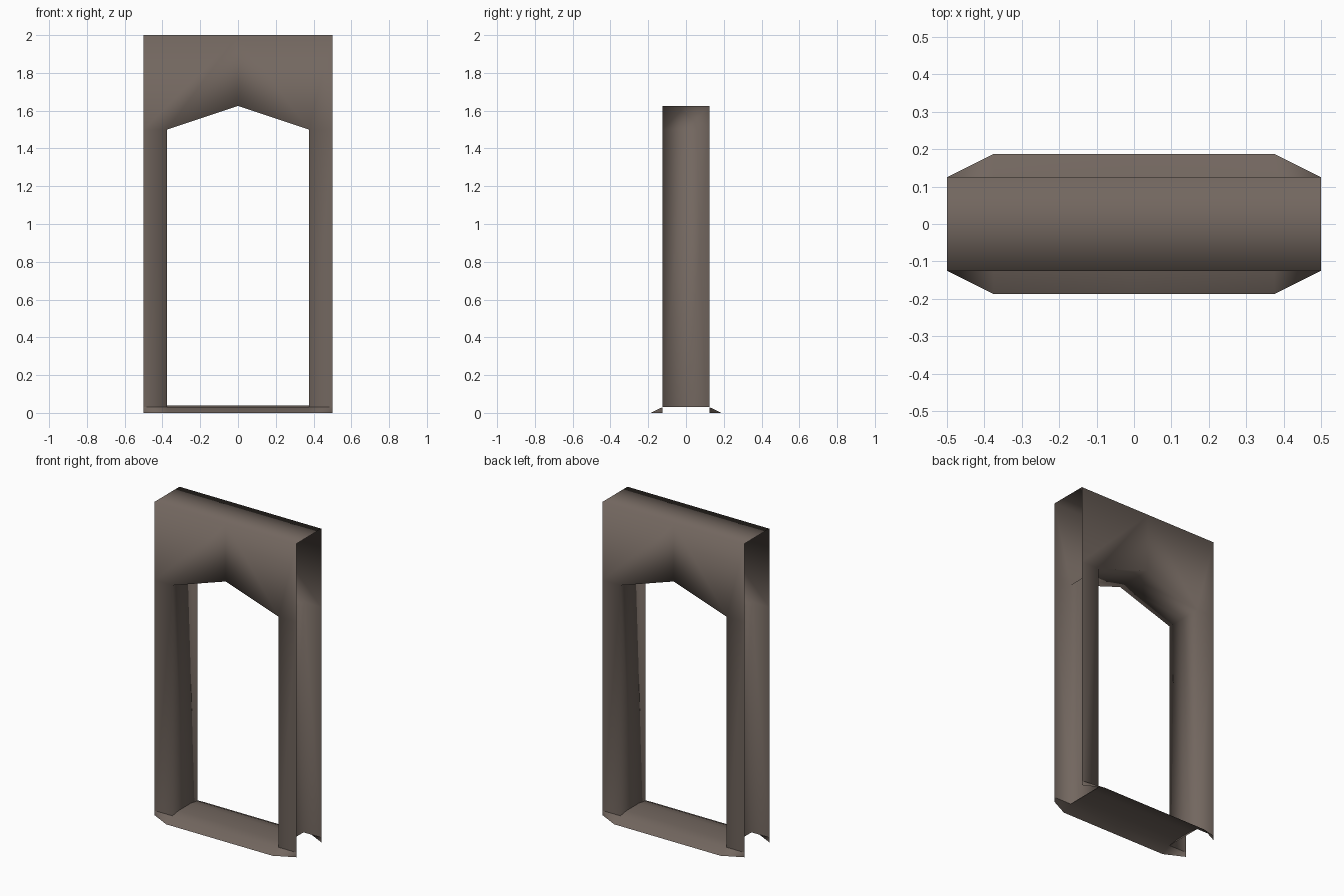
import bpy, bmesh

if "Cube" in bpy.data.objects:
    bpy.data.objects.remove(bpy.data.objects["Cube"])

mat = bpy.data.materials.new("brown_grey_metal")
mat.diffuse_color = (0.17, 0.135, 0.115, 1)
mat.use_nodes = True
mat.node_tree.nodes["Principled BSDF"].inputs["Base Color"].default_value = mat.diffuse_color


def mirrored_object(name, faces, signs):
    """Make a shell from one set of faces, mirrored by each (sx, sy) pair."""
    bm = bmesh.new()
    for sx, sy in signs:
        for face in faces:
            pts = [(x * sx, y * sy, z) for x, y, z in face]
            if sx * sy < 0:
                pts.reverse()
            bm.faces.new([bm.verts.new(p) for p in pts])
    bmesh.ops.remove_doubles(bm, verts=bm.verts[:], dist=1e-4)
    for f in bm.faces:
        f.smooth = True
    me = bpy.data.meshes.new(name)
    bm.to_mesh(me)
    bm.free()
    me.materials.append(mat)
    ob = bpy.data.objects.new(name, me)
    bpy.context.collection.objects.link(ob)
    return ob


QUARTERS = [(1, 1), (-1, 1), (1, -1), (-1, -1)]
W, IN, D = 0.5, 0.375, 0.125      # outer half width, opening half width, half depth
H, SPRING, PEAK = 2.0, 1.5, 1.625  # top, start of the arch, arch point
SILL = 0.03

# Door frame: front right quarter, open at the outer ends
frame = []
for outline in (
    [(IN, SILL), (W, SILL), (W, SPRING), (IN, SPRING)],   # jamb face
    [(IN, SPRING), (W, SPRING), (W, H), (0, H)],          # head face
    [(0, PEAK), (IN, SPRING), (0, H)],                    # head above the arch
):
    frame.append([(x, -D, z) for x, z in outline])
# inner reveal, arch underside and top, each running to the middle of the depth
for (xa, za), (xb, zb) in (((IN, SILL), (IN, SPRING)),
                           ((IN, SPRING), (0, PEAK)),
                           ((0, H), (W, H))):
    frame.append([(xa, -D, za), (xb, -D, zb), (xb, 0, zb), (xa, 0, za)])
mirrored_object("door_frame", frame, QUARTERS)

# Threshold: low ramped sheet with tapered corners at the jamb feet
profile = [(-0.1875, 0), (-D, SILL), (-0.0625, 0.04), (0, 0.04)]
sill = []
for (ya, za), (yb, zb) in zip(profile, profile[1:]):
    sill.append([(0, ya, za), (IN, ya, za), (IN, yb, zb), (0, yb, zb)])
foot = (IN, -0.1875, 0)
sill.append([foot, (W, -D, 0), (W, -D, SILL)])
sill.append([foot, (W, -D, SILL), (IN, -D, SILL)])
mirrored_object("threshold", sill, QUARTERS)
